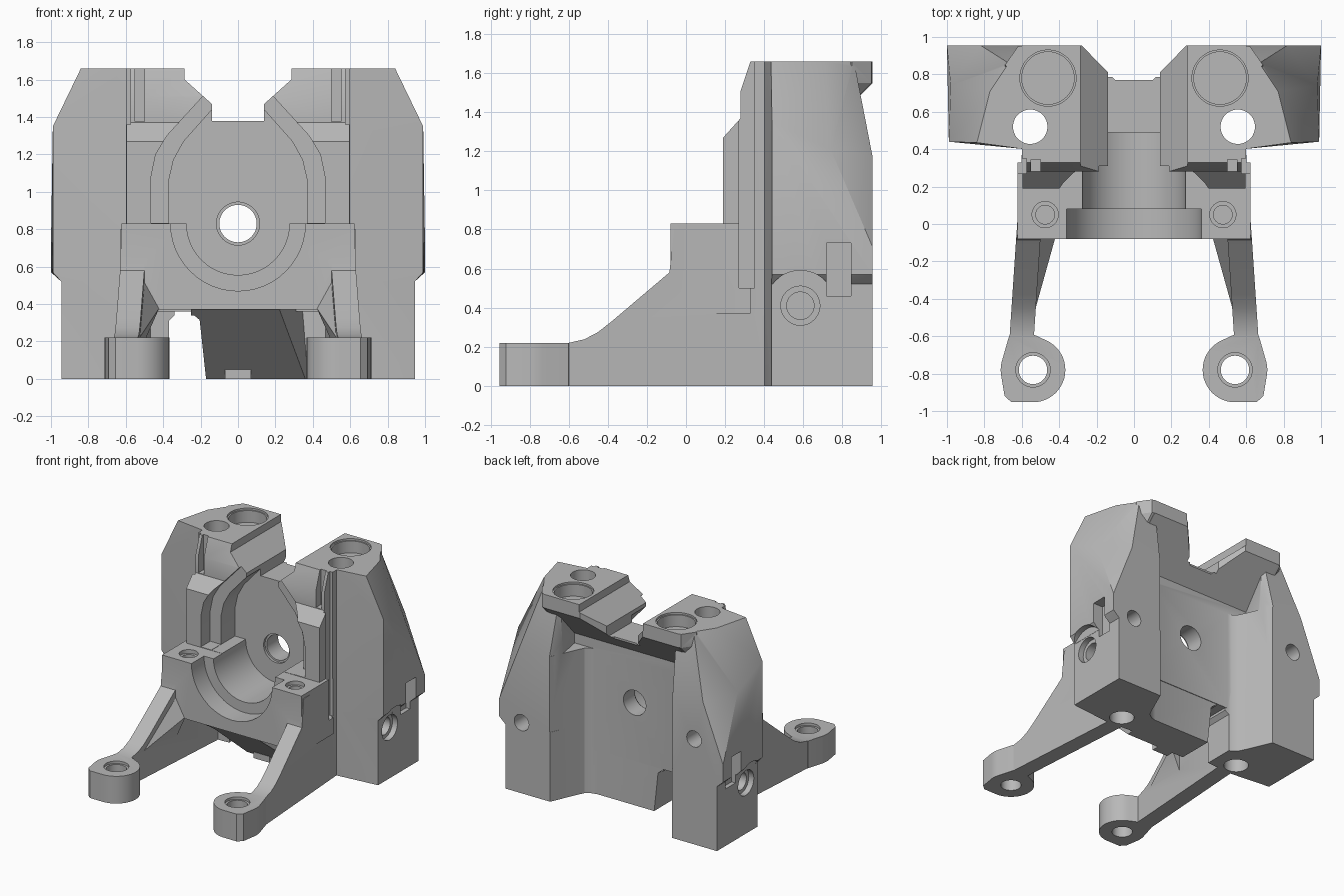
import bpy, bmesh, math
from mathutils import Vector

scene_cube = bpy.data.objects.get("Cube")
if scene_cube:
    bpy.data.objects.remove(scene_cube, do_unlink=True)

grey = bpy.data.materials.new("matte grey")
grey.use_nodes = True
COLOUR = (0.48, 0.48, 0.48, 1)
grey.diffuse_color = COLOUR
grey.node_tree.nodes["Principled BSDF"].inputs["Base Color"].default_value = COLOUR

solids, cutters = [], []


def finish(bm, name, group):
    bmesh.ops.recalc_face_normals(bm, faces=bm.faces)
    mesh = bpy.data.meshes.new(name)
    bm.to_mesh(mesh)
    bm.free()
    mesh.materials.append(grey)
    ob = bpy.data.objects.new(name, mesh)
    bpy.context.scene.collection.objects.link(ob)
    group.append(ob)
    return ob


def hull(name, points, group=solids):
    bm = bmesh.new()
    for p in points:
        bm.verts.new(p)
    res = bmesh.ops.convex_hull(bm, input=bm.verts)
    loose = [g for g in res["geom_interior"] if isinstance(g, bmesh.types.BMVert)]
    bmesh.ops.delete(bm, geom=loose, context="VERTS")
    bmesh.ops.dissolve_limit(bm, angle_limit=0.01, verts=bm.verts, edges=bm.edges)
    return finish(bm, name, group)


def prism(name, profile, axis, lo, hi, group=solids, warp=None):
    """Extrude a 2D profile along an axis; the profile uses the other two axes in order."""
    def place(p, t):
        c = list(p)
        c.insert("xyz".index(axis), t)
        return Vector(warp(*c) if warp else c)
    bm = bmesh.new()
    a = [bm.verts.new(place(p, lo)) for p in profile]
    b = [bm.verts.new(place(p, hi)) for p in profile]
    bm.faces.new(a)
    bm.faces.new(b[::-1])
    for i in range(len(a)):
        j = (i + 1) % len(a)
        bm.faces.new((a[i], b[i], b[j], a[j]))
    return finish(bm, name, group)


def ring(cx, cy, r, n=48):
    return [(cx + r * math.cos(math.tau * i / n), cy + r * math.sin(math.tau * i / n))
            for i in range(n)]


def bore(name, centre, r, axis, lo, hi):
    prism(name, ring(*centre, r), axis, lo, hi, cutters)


def box(name, x, y, z, group=cutters):
    prism(name, [(x[0], y[0]), (x[1], y[0]), (x[1], y[1]), (x[0], y[1])], "z", *z, group)


def both(profile):
    """Mirror a right-hand half profile to a closed symmetric one."""
    return profile + [(-x, z) for x, z in reversed(profile)]


# Central wall with the overhanging head
prism("core", [(.28, .36), (.28, 1.51), (.33, 1.66), (.955, 1.66), (.955, 1.55),
               (.655, 1.25), (.655, .36)], "x", -.6, .6)
# Raised front frame around the pocket
prism("front_frame", [(.19, .6), (.19, 1.27), (.28, 1.37), (.42, 1.37), (.42, .6)], "x", -.595, .595)
# Cradle block
prism("cradle", [(-.08, .37), (-.08, .83), (.33, .83), (.33, .37)], "x", -.622, .622)
# Sloped support below the cradle
hull("support_wedge", [(-.25, -.075, .375), (.22, -.075, .375), (-.25, .36, 0), (.36, .36, 0),
                       (-.25, .65, .4), (.4, .65, .4), (-.25, .65, 0), (.4, .65, 0)])
box("bottom_tab", (-.07, .07), (.3, .5), (0, .05), solids)

for s in (1, -1):
    # Tower base with the slanted inner wall
    prism("tower_base", [(s * x, y) for x, y in
          [(.34, .42), (.6, .402), (.945, .437), (.945, .955), (.545, .955),
           (.45, .74), (.425, .69), (.385, .662), (.34, .65)]], "z", 0, .56)
    prism("tower_inner_wall", [(s * x, y) for x, y in
          [(.34, .45), (.65, .45), (.65, .953), (.545, .953),
           (.45, .74), (.425, .69), (.385, .662), (.34, .65)]], "z", .5, 1.17)
    # Faceted tower top
    hull("tower_upper", [(s * x, y, z) for x, y, z in [
        (.945, .437, .52), (.945, .955, .52), (.99, .44, .57), (1, .955, .57),
        (.99, .44, 1.35), (.98, .74, 1.21), (1, .955, .71), (.6, .402, .52),
        (.6, .402, 1.66), (.84, .435, 1.66), (.77, .71, 1.66), (.67, .86, 1.66),
        (.52, .86, 1.66), (.55, .955, .52), (.55, .955, 1.17), (.82, .955, 1.17),
        (.79, .865, 1.26), (.5, .865, 1.26), (.5, .7, .52)]])
    hull("head_corner", [(s * x, y, z) for z, d in ((1.66, 0), (1.55, 0), (1.45, .1))
                         for x, y in [(.5, .955 - d), (.62, .95 - d), (.69, .85 - d), (.5, .7)]])

    # Leg, leaning outwards towards the foot
    def lean(t, y, z, s=s):
        return (s * (.598 + (.4 - y) * .067 - .13 * t), y, z)
    prism("leg", [(-.75, 0), (-.75, .218), (-.6, .22), (-.52, .238), (-.45, .275), (-.38, .33),
                  (-.085, .58), (-.06, .8), (.43, .8), (.43, 0)], "x", 0, 1, warp=lean)
    hull("leg_gusset", [(s * x, y, z) for x, y, z in [
        (.42, -.07, .38), (.52, -.07, .38), (.52, -.07, .56), (.54, -.5, .2),
        (.56, -.5, .2), (.5, -.07, .2)]])
    # Rounded foot
    outline = ring(.54, -.78, .173) + [(.655, -.953), (.692, -.92), (.668, -.6), (.56, -.58)]
    hull("foot", [(s * x, y, z) for x, y in outline for z in (0, .22)])

# Front pocket: two cradle bores, horseshoe and its stepped rim
bore("cradle_bore", (0, .83), .36, "y", -.3, .08)
bore("pocket_bore", (0, .83), .275, "y", -.3, .49)
prism("pocket_upper", both([(.37, .832), (.37, 1.06), (.345, 1.17), (.29, 1.27), (.13, 1.45)]),
      "y", -.3, .49, cutters)
prism("pocket_rim", both([(.465, .834), (.465, 1.08), (.44, 1.2), (.38, 1.3), (.17, 1.53)]),
      "y", -.3, .31, cutters)
bore("shaft_hole", (0, .83), .1, "y", .3, .9)
bore("shaft_hole_rim", (0, .83), .115, "y", .3, .51)
# Top notch, widening towards the back
prism("notch", both([(.14, 1.38), (.14, 1.47), (.285, 1.6), (.285, 1.8)]), "y", 0, 1.1, cutters)
prism("notch_flare", both([(.1, .77), (.28, .955), (.28, 1.1)]), "z", 1.2, 1.8, cutters)
# Arched passage under one side
prism("passage", [(-.37, -.1), (-.37, .31), (-.34, .34), (-.235, .34), (-.205, .315),
                  (-.16, -.1)], "y", -.3, .9, cutters)

for s in (1, -1):
    def span(a, b, s=s):
        return sorted((s * a, s * b))
    # Vertical holes
    bore("through_hole", (s * .555, .52), .092, "z", -.1, 1.8)
    bore("head_pocket", (s * .46, .78), .15, "z", 1.645, 1.8)
    bore("head_socket", (s * .46, .78), .14, "z", 1.55, 1.8)
    bore("cradle_screw_rim", (s * .475, .05), .07, "z", .8, .9)
    bore("cradle_screw", (s * .475, .05), .05, "z", .55, .9)
    bore("foot_hole", (s * .54, -.78), .076, "z", -.1, .4)
    bore("foot_hole_rim", (s * .54, -.78), .092, "z", .2, .4)
    # Side holes, slots and grooves
    bore("side_relief", (.585, .41), .18, "x", *span(.946, 1.2))
    bore("side_hole_rim", (.585, .41), .1, "x", *span(.9, 1.2))
    bore("side_hole", (.585, .41), .07, "x", *span(.75, 1.2))
    box("side_slot", span(.91, 1.2), (.72, .845), (.46, .73))
    box("side_groove", span(.575, .7), (.27, .35), (.5, 1.8))
    box("front_groove", span(.5, .55), (.1, .345), (1.375, 1.8))
bore("back_hole", (.8, .57), .065, "y", .8, 1.1)
bore("back_hole", (-.74, .85), .065, "y", .8, 1.1)

# Join the solids, then cut
housing = solids[0]
housing.name = "housing"
bpy.context.view_layer.objects.active = housing
for operation, group in (("UNION", solids[1:]), ("DIFFERENCE", cutters)):
    for ob in group:
        ob.hide_render = True
        mod = housing.modifiers.new(ob.name, "BOOLEAN")
        mod.operation = operation
        mod.solver = "EXACT"
        mod.object = ob
bpy.context.view_layer.update()
mesh = bpy.data.meshes.new_from_object(
    housing.evaluated_get(bpy.context.evaluated_depsgraph_get()))
housing.modifiers.clear()
housing.data = mesh
for ob in solids[1:] + cutters:
    bpy.data.objects.remove(ob, do_unlink=True)
mesh.materials.clear()
mesh.materials.append(grey)

bpy.ops.object.select_all(action="DESELECT")
housing.select_set(True)
bpy.ops.object.shade_smooth_by_angle(angle=math.radians(25))
